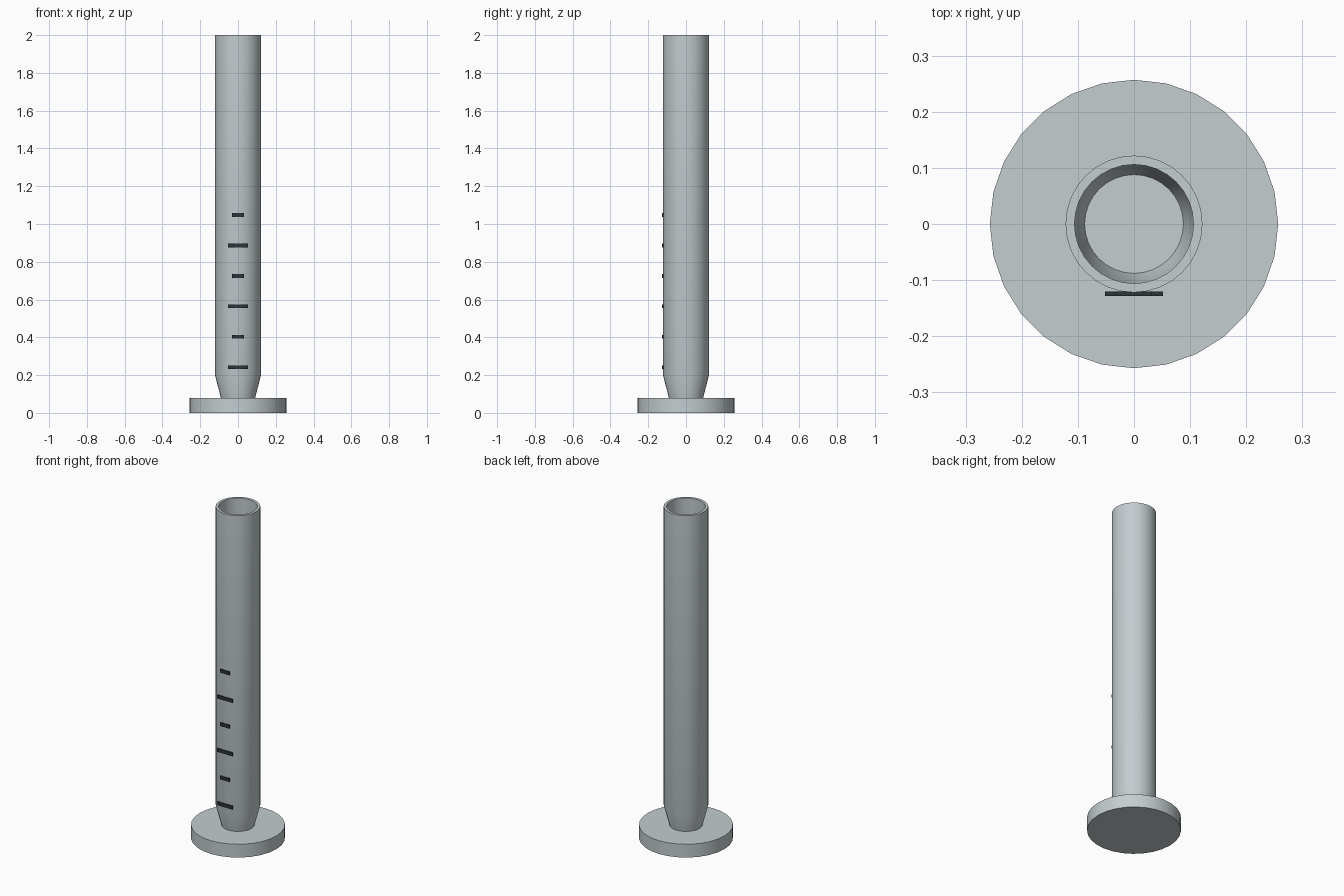
import bpy, bmesh, math

if "Cube" in bpy.data.objects:
    bpy.data.objects.remove(bpy.data.objects["Cube"])


def material(name, color):
    m = bpy.data.materials.new(name)
    m.diffuse_color = (*color, 1.0)
    m.use_nodes = True
    m.node_tree.nodes["Principled BSDF"].inputs["Base Color"].default_value = m.diffuse_color
    return m


GLASS = material("pale grey", (0.55, 0.61, 0.63))
INK = material("dark marking", (0.025, 0.035, 0.04))


def lathe(name, profile, sides, mat):
    """Revolve (radius, z) points around z and cap both ends."""
    bm = bmesh.new()
    rings = []
    for r, z in profile:
        rings.append([bm.verts.new((r * math.cos(2 * math.pi * i / sides),
                                    r * math.sin(2 * math.pi * i / sides), z))
                      for i in range(sides)])
    for a, b in zip(rings, rings[1:]):
        for i in range(sides):
            j = (i + 1) % sides
            bm.faces.new((a[i], a[j], b[j], b[i]))
    bm.faces.new(rings[0][::-1])
    bm.faces.new(rings[-1])
    bmesh.ops.recalc_face_normals(bm, faces=bm.faces)
    return finish(name, bm, mat, True)


def finish(name, bm, mat, smooth=False):
    mesh = bpy.data.meshes.new(name)
    bm.to_mesh(mesh)
    bm.free()
    mesh.materials.append(mat)
    ob = bpy.data.objects.new(name, mesh)
    bpy.context.collection.objects.link(ob)
    if smooth:
        bpy.ops.object.select_all(action='DESELECT')
        ob.select_set(True)
        bpy.context.view_layer.objects.active = ob
        bpy.ops.object.shade_smooth_by_angle(angle=math.radians(35))
    return ob


# Round foot
lathe("base", [(0.257, 0.0), (0.257, 0.08)], 28, GLASS)

# Hollow tube: tapered neck, outer wall, rim, inner wall and floor
lathe("tube", [(0.07, 0.001), (0.122, 0.2), (0.122, 2.0),
               (0.106, 2.0), (0.106, 0.2), (0.088, 0.13)], 32, GLASS)

# Graduation marks, alternating long and short
for i in range(6):
    half = 0.052 if i % 2 == 0 else 0.031
    bm = bmesh.new()
    bmesh.ops.create_cube(bm, size=1.0)
    bmesh.ops.scale(bm, vec=(2 * half, 0.008, 0.02), verts=bm.verts)
    bmesh.ops.translate(bm, vec=(0, -0.124, 0.242 + 0.161 * i), verts=bm.verts)
    finish(f"mark_{i + 1}", bm, INK)
